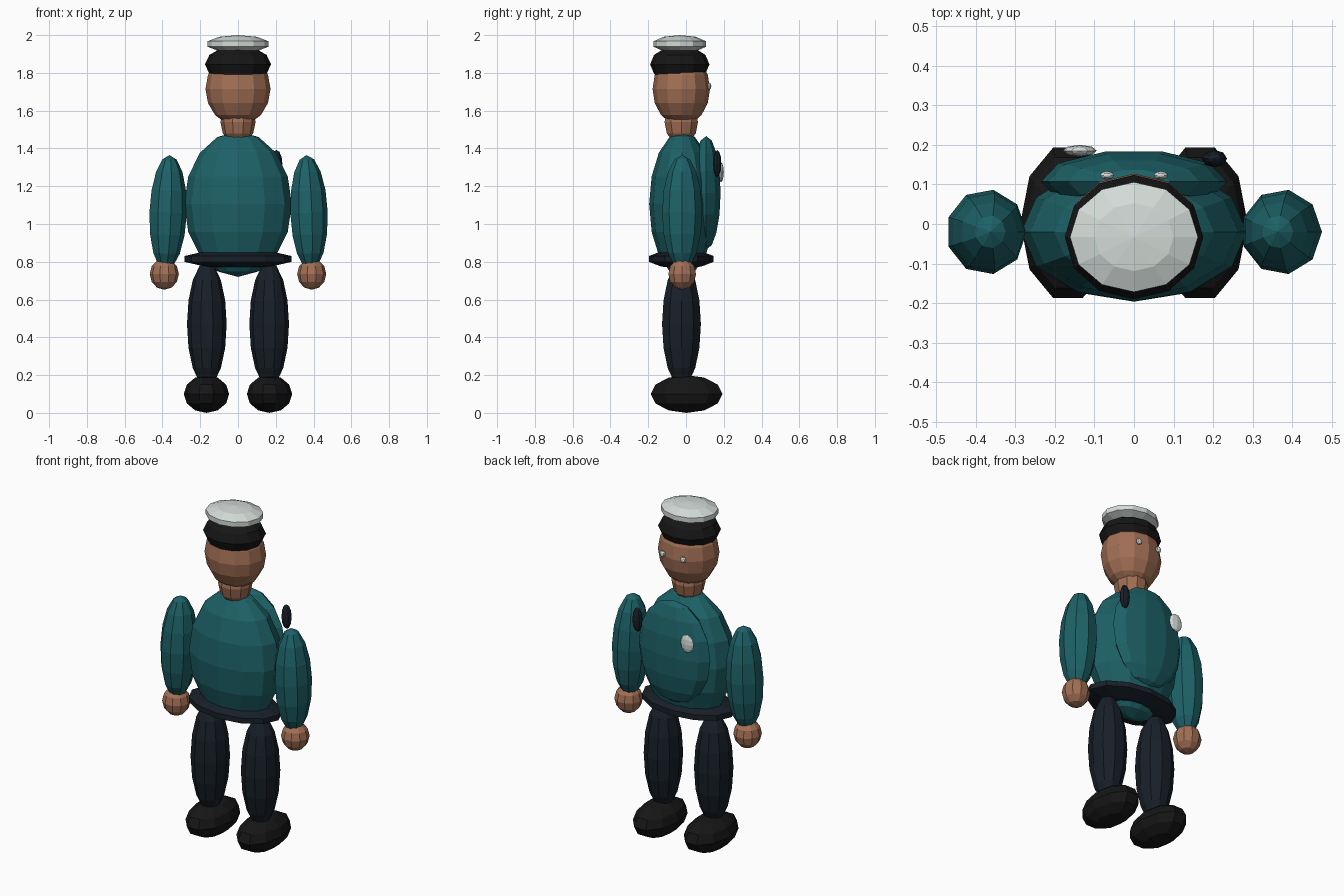
import bpy, bmesh
from math import sin, cos, pi, radians

if "Cube" in bpy.data.objects:
    bpy.data.objects.remove(bpy.data.objects["Cube"])


def mat(name, rgb):
    m = bpy.data.materials.new(name)
    m.diffuse_color = (*rgb, 1)
    m.use_nodes = True
    m.node_tree.nodes["Principled BSDF"].inputs["Base Color"].default_value = m.diffuse_color
    return m


TEAL = mat("teal", (0.012, 0.12, 0.135))
SKIN = mat("skin", (0.36, 0.16, 0.09))
NAVY = mat("navy", (0.009, 0.014, 0.021))
BLACK = mat("black", (0.008, 0.008, 0.008))
WHITE = mat("white", (0.65, 0.71, 0.68))


def ellipsoid(name, center, radii, material, segs=10, rings=8, tilt=0):
    """Faceted sphere with its first meridian on +x, scaled to radii."""
    bm = bmesh.new()
    rx, ry, rz = radii
    top, bottom = bm.verts.new((0, 0, rz)), bm.verts.new((0, 0, -rz))
    loops = []
    for i in range(1, rings):
        a = pi * i / rings
        loops.append([bm.verts.new((rx * sin(a) * cos(2 * pi * j / segs),
                                    ry * sin(a) * sin(2 * pi * j / segs),
                                    rz * cos(a))) for j in range(segs)])
    for j in range(segs):
        k = (j + 1) % segs
        bm.faces.new((top, loops[0][j], loops[0][k]))
        bm.faces.new((bottom, loops[-1][k], loops[-1][j]))
        for u, l in zip(loops, loops[1:]):
            bm.faces.new((u[j], l[j], l[k], u[k]))
    mesh = bpy.data.meshes.new(name)
    bm.to_mesh(mesh)
    bm.free()
    mesh.materials.append(material)
    ob = bpy.data.objects.new(name, mesh)
    ob.location = center
    ob.rotation_euler.y = radians(tilt)
    bpy.context.collection.objects.link(ob)
    return ob


# Body
ellipsoid("torso", (0, -0.02, 1.105), (0.285, 0.175, 0.385), TEAL, 12, 8)
ellipsoid("vest_front", (0, 0.107, 1.165), (0.235, 0.08, 0.3), TEAL, 10, 8)
ellipsoid("belt", (0, -0.025, 0.815), (0.298, 0.18, 0.05), NAVY, 12, 5)

# Head and cap
ellipsoid("neck", (0, -0.025, 1.54), (0.093, 0.093, 0.12), SKIN, 10, 6)
ellipsoid("head", (0, -0.025, 1.715), (0.172, 0.152, 0.195), SKIN, 12, 8)
ellipsoid("cap_band", (0, -0.033, 1.845), (0.175, 0.157, 0.1), BLACK, 12, 6)
ellipsoid("cap_top", (0, -0.033, 1.953), (0.17, 0.146, 0.047), WHITE, 12, 5)

# Limbs on both sides
for s, side in ((-1, "left"), (1, "right")):
    ellipsoid(f"{side}_arm", (s * 0.373, -0.02, 1.06), (0.102, 0.108, 0.305), TEAL, 9, 8, -s * 2)
    ellipsoid(f"{side}_hand", (s * 0.39, -0.02, 0.735), (0.077, 0.077, 0.083), SKIN, 10, 6)
    ellipsoid(f"{side}_leg", (s * 0.165, -0.024, 0.47), (0.105, 0.108, 0.33), NAVY, 10, 8)
    ellipsoid(f"{side}_shoe", (s * 0.167, 0.003, 0.1), (0.12, 0.2, 0.1), BLACK, 10, 6)
    ellipsoid(f"{side}_eye", (s * 0.068, 0.123, 1.73), (0.018, 0.011, 0.018), WHITE, 8, 6)

# Chest details
ellipsoid("badge", (-0.137, 0.185, 1.275), (0.043, 0.015, 0.053), WHITE, 8, 6)
ellipsoid("radio", (0.203, 0.165, 1.32), (0.032, 0.022, 0.072), NAVY, 8, 6)
